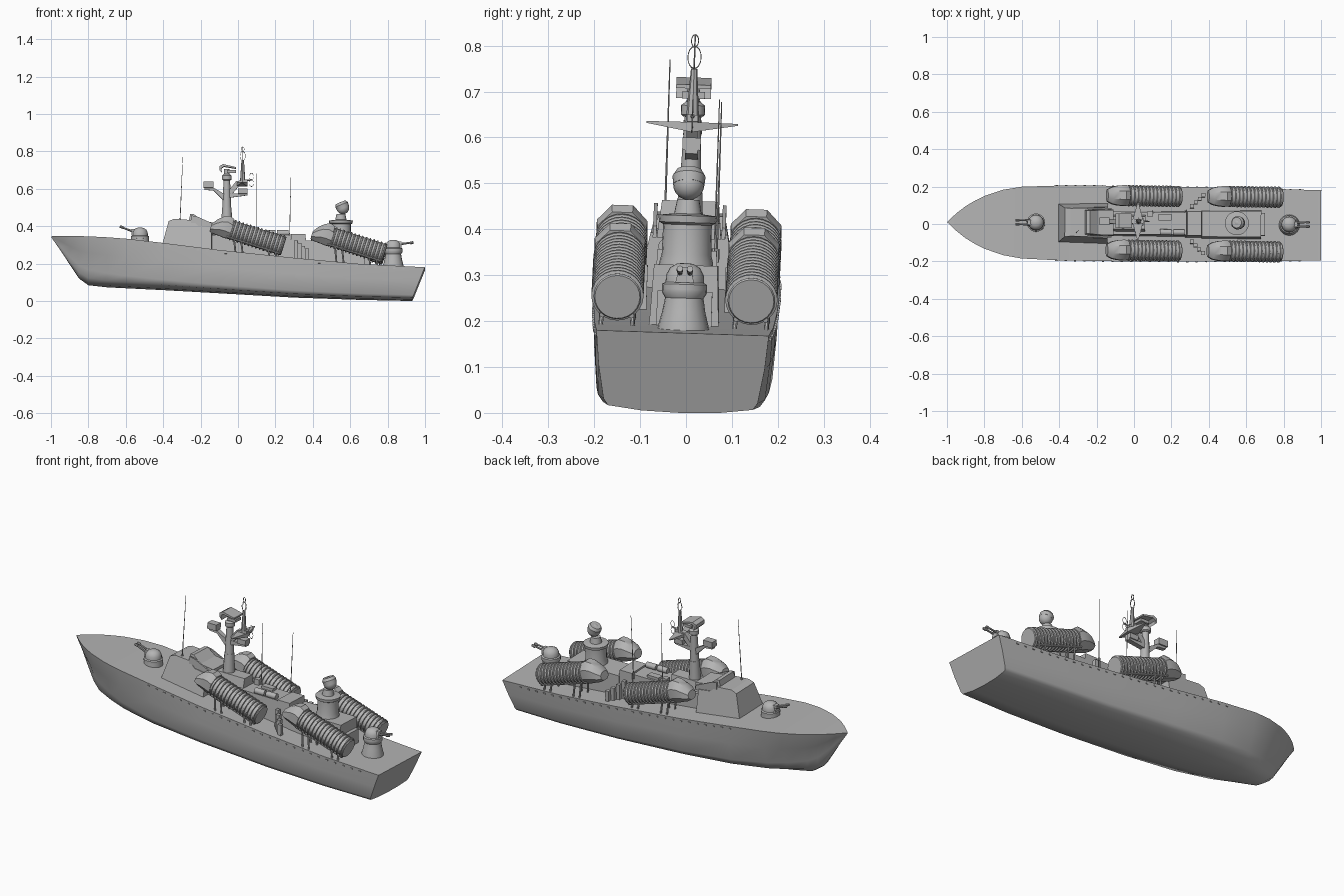
import bpy, bmesh
from math import sin, cos, pi, radians
from mathutils import Vector, Matrix

if "Cube" in bpy.data.objects:
    bpy.data.objects.remove(bpy.data.objects["Cube"])

grey = bpy.data.materials.new("naval_grey")
grey.use_nodes = True
GREY = (0.46, 0.46, 0.46, 1)
grey.diffuse_color = GREY
grey.node_tree.nodes["Principled BSDF"].inputs["Base Color"].default_value = GREY

# The ship floats with a slight list and yaw
LIST = Matrix.Rotation(radians(-0.35), 4, 'Z') @ Matrix.Rotation(radians(-1.9), 4, 'X')
LIST = Matrix.Translation((0, -0.007, 0)) @ LIST


def finish(name, bm, angle=35):
    bmesh.ops.remove_doubles(bm, verts=bm.verts, dist=1e-5)
    bmesh.ops.recalc_face_normals(bm, faces=bm.faces)
    mesh = bpy.data.meshes.new(name)
    bm.to_mesh(mesh)
    bm.free()
    mesh.transform(LIST)
    mesh.materials.append(grey)
    mesh.shade_smooth()
    mesh.set_sharp_from_angle(angle=radians(angle))
    obj = bpy.data.objects.new(name, mesh)
    bpy.context.collection.objects.link(obj)


def loft(name, rings, angle=35):
    bm = bmesh.new()
    loops = [[bm.verts.new(p) for p in ring] for ring in rings]
    n = len(loops[0])
    for a, b in zip(loops, loops[1:]):
        for i in range(n):
            bm.faces.new((a[i], a[(i + 1) % n], b[(i + 1) % n], b[i]))
    for end in (loops[0], loops[-1]):
        bm.faces.new(end)
    finish(name, bm, angle)


def lathe(name, profile, origin, axis=(0, 0, 1), sides=20):
    """Turn (radius, height) pairs about an axis."""
    turn = Vector(axis).to_track_quat('Z', 'Y')
    rings = [[Vector(origin) + turn @ Vector((r * cos(2 * pi * i / sides), r * sin(2 * pi * i / sides), h))
              for i in range(sides)] for r, h in profile]
    loft(name, rings)


def rod(name, a, b, r0, r1=None, sides=8):
    d = Vector(b) - Vector(a)
    lathe(name, [(r0, 0), (r0 if r1 is None else r1, d.length)], a, d, sides)


def prism(name, outline, y0, y1, taper=0.0):
    """Side outline (x, z) swept across y; higher points lean inward by taper."""
    low = min(z for x, z in outline)
    loft(name, [[(x, y + s * taper * (z - low), z) for x, z in outline]
                for y, s in ((y0, 1), (y1, -1))], 20)


def box(name, x0, x1, y0, y1, z0, z1, taper=0.0):
    prism(name, [(x0, z0), (x1, z0), (x1, z1), (x0, z1)], y0, y1, taper)


def ball(name, centre, r):
    steps = [pi * i / 10 for i in range(11)]
    lathe(name, [(max(r * sin(a), 1e-4), -r * cos(a)) for a in steps], centre)


def hoop(name, centre, r, across):
    bm = bmesh.new()
    n, m = 16, 5
    v = []
    for i in range(n):
        a = 2 * pi * i / n
        for j in range(m):
            b = 2 * pi * j / m
            d = r + 0.0016 * cos(b)
            u, w, t = d * cos(a) * .6, d * sin(a), 0.0016 * sin(b)
            v.append(bm.verts.new(Vector(centre) + Vector((u, t, w) if across else (t, u, w))))
    for i in range(n):
        for j in range(m):
            k, q = (i + 1) % n, (j + 1) % m
            bm.faces.new((v[i * m + j], v[k * m + j], v[k * m + q], v[i * m + q]))
    finish(name, bm)


# Hull stations: x, deck height, deck half beam, keel height, chine half beam, chine height
STATIONS = [(-0.998, .346, .002, .340, .001, .342), (-.95, .346, .047, .272, .016, .292),
            (-.9, .345, .086, .195, .036, .235), (-.85, .343, .116, .120, .056, .188),
            (-.8, .341, .141, .084, .078, .165), (-.7, .335, .175, .073, .116, .145),
            (-.6, .327, .192, .068, .148, .130), (-.4, .304, .200, .058, .182, .108),
            (-.1, .266, .202, .041, .192, .080), (.3, .224, .200, .018, .188, .050),
            (.65, .192, .195, .006, .182, .034), (1.0, .174, .188, .000, .168, .026)]


def deck_at(x, column=1):
    for a, b in zip(STATIONS, STATIONS[1:]):
        if x <= b[0]:
            return a[column] + (b[column] - a[column]) * (x - a[0]) / (b[0] - a[0])


rings = []
for x, dz, dw, kz, cw, cz in STATIONS:
    half = [(dw, dz), (cw + (dw - cw) * .65, cz + (dz - cz) * .5), (cw, cz),
            (cw * .94, kz + (cz - kz) * .45), (cw * .5, kz + (cz - kz) * .1)]
    ring = half + [(0, kz)] + [(-y, z) for y, z in reversed(half)]
    # the transom rakes aft toward the deck
    rings.append([(x if x < 1 else .93 + .07 * z / .174, y, z) for y, z in ring])
loft("hull", rings, 55)

# Row of small fittings under the deck edge
for s in (1, -1):
    for i in range(27):
        x = -.42 + i * .05
        y, z = s * deck_at(x, 2), deck_at(x) - .014
        box("deck_edge_fitting", x, x + .012, y - .003, y + .003, z - .003, z + .003)

# Bridge with sloped front and a raised windscreen
prism("bridge", [(-.41, .28), (-.37, .425), (-.34, .437), (-.245, .43), (-.215, .40), (-.14, .39), (-.14, .25)],
      -.112, .112, .2)
prism("bridge_windscreen", [(-.265, .42), (-.255, .462), (-.235, .462), (-.19, .425), (-.11, .415), (-.11, .38), (-.26, .38)],
      -.07, .07, .1)
for s in (1, -1):
    prism("bridge_side_screen", [(-.25, .39), (-.25, .455), (-.22, .45), (-.12, .405), (-.12, .38)],
          s * .075 - .004, s * .075 + .004)

# Middle deckhouse and its deck gear
box("middle_deckhouse", -.2, .28, -.068, .068, .2, .35, .05)
box("mast_plinth", -.11, .06, -.045, .045, .345, .40, .2)
prism("funnel_house", [(.27, .2), (.285, .355), (.36, .355), (.375, .2)], -.072, .072, .05)
for x in (.14, .21):
    rod("raft_canister", (x, -.048, .362), (x + .06, -.048, .362), .016, sides=12)
box("vent_box", .07, .10, .035, .062, .345, .38)
box("deck_locker", .13, .2, .015, .05, .345, .365)

# Aft deckhouse with fire control director
box("aft_deckhouse", .36, .68, -.077, .077, .165, .322, .05)
box("aft_step", .67, .70, -.06, .06, .165, .265)
lathe("director_pedestal", [(.062, .30), (.058, .33), (.054, .345), (.053, .41), (.062, .415), (.064, .43), (.03, .434),
                            (.024, .465)], (.55, 0, 0))
ball("director_dome", (.56, 0, .498), .034)
lathe("director_face", [(.034, -.004), (.036, .016), (.028, .03)], (.56, 0, .5), (-.35, 0, .85))

# Launch tubes: ribbed barrels with faceted drooping hoods, on braced legs
TILT = radians(17.5)
FORWARD = Vector((-cos(TILT), 0, sin(TILT)))
UP = Vector((sin(TILT), 0, cos(TILT)))
for pair, x, z in (("forward", .245, .288), ("aft", .785, .248)):
    for s in (1, -1):
        y = s * .146
        base = Vector((x, y, z))
        profile = [(.049, 0), (.052, .004)]
        for i in range(14):
            h = .008 + i * .021
            profile += [(.051, h), (.057, h + .002), (.057, h + .008), (.051, h + .01)]
        profile += [(.051, .302), (.051, .315)]
        lathe(pair + "_launch_tube", profile, base, FORWARD, 24)
        hood = []
        for h, half, lift, tall in ((.295, .058, .003, .060), (.32, .060, .007, .065), (.35, .057, .003, .058),
                                    (.38, .049, -.010, .043), (.402, .034, -.022, .024)):
            c = base + FORWARD * h + UP * lift
            hood.append([c + Vector((0, half * cos(pi * (k + .5) / 4), 0)) + UP * (tall * sin(pi * (k + .5) / 4))
                         for k in range(8)])
        loft(pair + "_tube_hood", hood, 30)
        for back in (.05, .09, .24, .28):
            p = base + FORWARD * back
            for off in (-.03, .03):
                rod("tube_leg", (p.x + .01, y + off * 1.2, deck_at(p.x) - .01), (p.x, y + off, p.z - .03), .005)
        for off in (-.032, .032):
            a, b = (base + Vector((0, off, -.046)) + FORWARD * h for h in (.02, .32))
            rod("tube_rail", a, b, .006)

# Stepped blast deflectors between the tubes
for s in (1, -1):
    for i in range(4):
        x, y = .30 + i * .02, s * (.095 + i * .02)
        box("blast_deflector", x, x + .02, y - .01, y + .01, deck_at(x) - .01, .32 - i * .015)


# Twin gun turrets fore and aft
def turret(name, x, z, d, rise):
    lathe(name, [(.049, 0), (.049, .012), (.042, .016), (.041, .032), (.033, .048), (.018, .057), (.002, .059)], (x, 0, z))
    box(name + "_mantlet", x + min(0, d * .045), x + max(0, d * .045), -.02, .02, z + .016, z + .05, .2)
    for y in (-.011, .011):
        tip = (x + d * .108, y, z + rise)
        rod(name + "_barrel", (x + d * .03, y, z + .035), tip, .006, .004)
        rod(name + "_muzzle", (x + d * .09, y, z + rise - .005), tip, .007)


lathe("bow_turret_base", [(.05, .29), (.048, .337)], (-.524, 0, 0))
turret("bow_turret", -.524, .334, -1, .064)
lathe("stern_turret_base", [(.058, .16), (.055, .19), (.047, .22), (.042, .25), (.049, .262), (.049, .27)], (.83, 0, 0))
turret("stern_turret", .83, .268, 1, .046)

# Main mast with arms, radar and yards
rod("mast_base", (-.06, 0, .38), (-.06, 0, .50), .032, .025, 12)
rod("mast", (-.06, 0, .49), (-.06, 0, .68), .024, .016, 12)
prism("forward_arm", [(-.07, .53), (-.07, .57), (-.13, .605), (-.18, .605), (-.18, .595), (-.13, .59)], -.012, .012)
box("navigation_radar", -.185, -.13, -.02, .02, .605, .638)
prism("aft_arm", [(-.05, .55), (-.05, .59), (-.01, .64), (.05, .65), (.05, .635), (.01, .62)], -.012, .012)
rod("topmast", (.025, 0, .63), (.025, 0, .75), .015, .007)
prism("lower_arm", [(-.06, .55), (-.06, .575), (.05, .575), (.05, .565)], -.014, .014)
box("sensor_box", 0, .05, -.02, .02, .573, .60)
for s in (1, -1):
    loft("yard", [[(-.01, 0, .612), (.05, 0, .612), (.05, 0, .634), (-.01, 0, .634)],
                  [(.018, s * .10, .629), (.024, s * .10, .629), (.024, s * .10, .633), (.018, s * .10, .633)]])
lathe("radar_mount", [(.02, .645), (.026, .65), (.026, .67), (.014, .68), (.014, .705)], (-.06, 0, 0))
prism("search_radar", [(-.085, .685), (-.10, .70), (-.10, .72), (-.08, .731), (-.01, .715), (-.01, .707), (-.075, .718),
                       (-.09, .708)], -.038, .038)
box("radar_feed", -.06, -.01, -.025, .025, .685, .70)
for z, r in ((.775, .024), (.811, .013)):
    for across in (True, False):
        hoop("masthead_hoop", (.025, 0, z), r, across)
for z in (.63, .665):
    hoop("direction_hoop", (.072, 0, z), .018, True)
rod("hoop_bracket", (.04, 0, .645), (.075, 0, .648), .004)

# Whip antennas
for x, y, z, top, lean in ((-.31, -.055, .42, .768, .015), (.10, .058, .34, .685, .0), (.275, .064, .34, .68, .008)):
    rod("whip_socket", (x, y, z - .01), (x, y, z + .02), .006)
    rod("whip_antenna", (x, y, z), (x + lean, y, top), .0025, .0012, 6)
